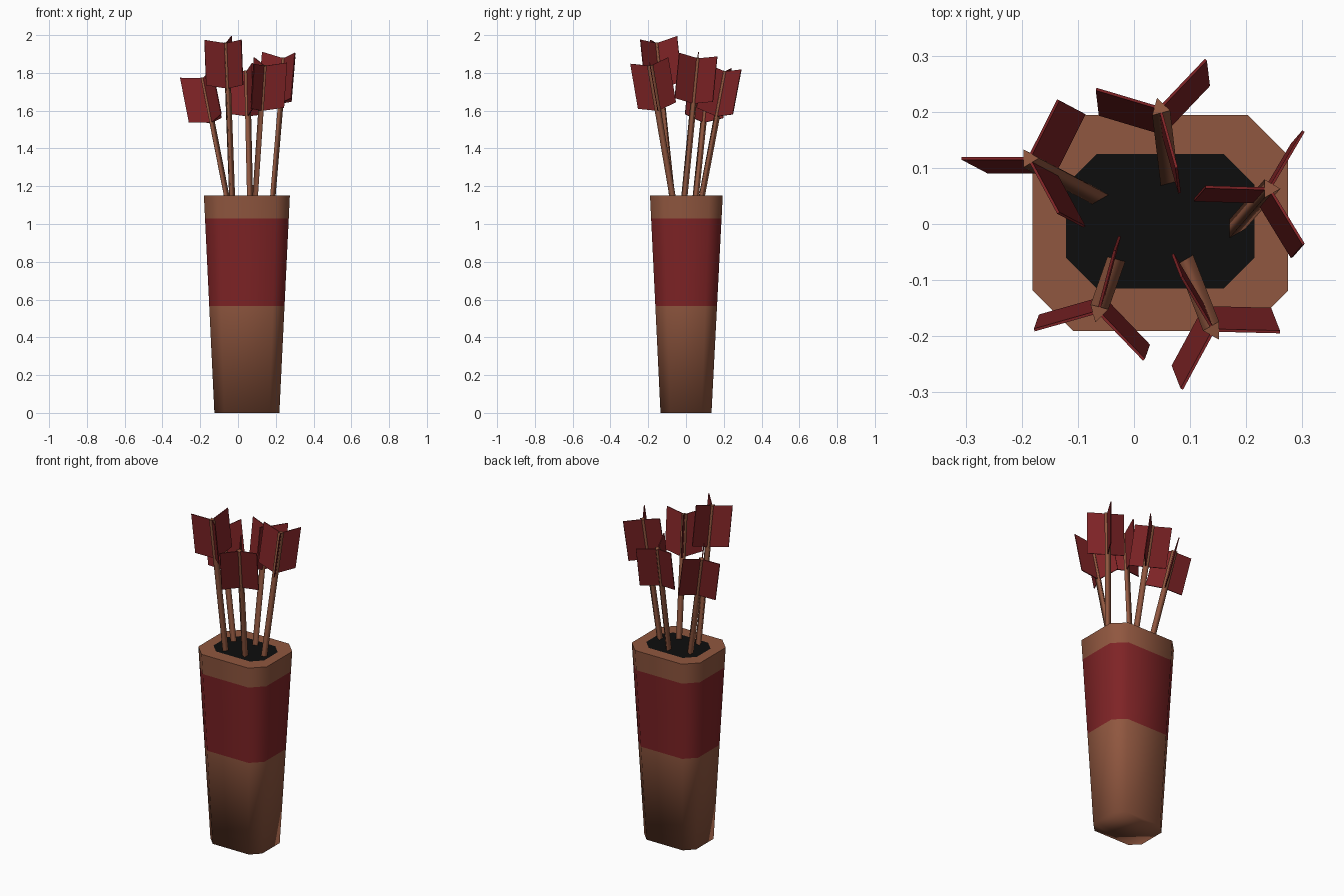
import bpy, bmesh
from math import cos, sin, radians
from mathutils import Vector

if "Cube" in bpy.data.objects:
    bpy.data.objects.remove(bpy.data.objects["Cube"])


def material(name, rgb):
    m = bpy.data.materials.new(name)
    m.diffuse_color = (*rgb, 1)
    m.use_nodes = True
    m.node_tree.nodes["Principled BSDF"].inputs["Base Color"].default_value = m.diffuse_color
    return m


brown = material("brown leather", (0.28, 0.095, 0.05))
red = material("dark red", (0.21, 0.017, 0.019))
black = material("black opening", (0.004, 0.004, 0.004))


def finish(bm, name, mats):
    me = bpy.data.meshes.new(name)
    bm.normal_update()
    bm.to_mesh(me)
    bm.free()
    for m in mats:
        me.materials.append(m)
    ob = bpy.data.objects.new(name, me)
    bpy.context.collection.objects.link(ob)
    return ob


def octagon(bm, cx, cy, hx, hy, c, z):
    pts = [(hx, -hy + c), (hx, hy - c), (hx - c, hy), (-hx + c, hy),
           (-hx, hy - c), (-hx, -hy + c), (-hx + c, -hy), (hx - c, -hy)]
    return [bm.verts.new((cx + x, cy + y, z)) for x, y in pts]


def bridge(bm, a, b, mat=0, smooth=True):
    for i in range(len(a)):
        j = (i + 1) % len(a)
        f = bm.faces.new((a[i], a[j], b[j], b[i]))
        f.material_index, f.smooth = mat, smooth


# Quiver: tapered chamfered box with a red band and a dark opening
bm = bmesh.new()
TOP = 1.15
rings = []
for z in (0, 0.565, 1.03, TOP):
    t = z / TOP
    rings.append(octagon(bm, 0.047, 0.002 * t, 0.172 + 0.0555 * t,
                         0.135 + 0.0575 * t, 0.052 + 0.02 * t, z))
for k, mat in enumerate((0, 1, 0)):
    bridge(bm, rings[k], rings[k + 1], mat)
bm.faces.new(rings[0][::-1]).smooth = True
opening = octagon(bm, 0.047, 0.005, 0.168, 0.12, 0.055, TOP)
bridge(bm, rings[3], opening, 0, False)
bm.faces.new(opening).material_index = 2
finish(bm, "quiver", (brown, red, black))


# Arrows: three-sided shaft plus three swept vanes
def arrow(n, base, tip, angle):
    base, tip = Vector((*base, TOP)), Vector(tip)
    axis = (tip - base).normalized()
    side = Vector((1, 0, 0))
    side = (side - axis * side.dot(axis)).normalized()
    up = axis.cross(side)

    def around(deg):
        return side * cos(radians(deg)) + up * sin(radians(deg))

    bm = bmesh.new()
    low, high = ([bm.verts.new(p + around(angle + 60 + k * 120) * 0.019) for k in range(3)]
                 for p in (base - axis * 0.05, tip))
    bridge(bm, low, high)
    bm.faces.new(low[::-1])
    bm.faces.new(high)
    finish(bm, f"arrow_shaft_{n}", (brown,))

    bm = bmesh.new()
    for k in range(3):
        d = around(angle + k * 120)
        thick = axis.cross(d) * 0.0025
        profile = [(0, -0.245), (0.117, -0.22), (0.117, 0.022), (0, -0.003)]
        a, b = ([bm.verts.new(tip + d * r + axis * h + thick * s) for r, h in profile]
                for s in (1, -1))
        bridge(bm, a, b, 0, False)
        bm.faces.new(a[::-1])
        bm.faces.new(b)
    bmesh.ops.recalc_face_normals(bm, faces=bm.faces)
    finish(bm, f"arrow_fletching_{n}", (red,))


# base xy at the opening, tip xyz, direction of first vane
arrows = [
    ((-0.065, 0.052), (-0.188, 0.117, 1.775), 60),
    ((0.061, 0.082), (0.046, 0.207, 1.81), 45),
    ((0.180, -0.008), (0.242, 0.063, 1.88), 60),
    ((-0.034, -0.072), (-0.064, -0.157, 1.96), 75),
    ((0.096, -0.072), (0.142, -0.190, 1.84), 0),
]
for n, a in enumerate(arrows, 1):
    arrow(n, *a)
